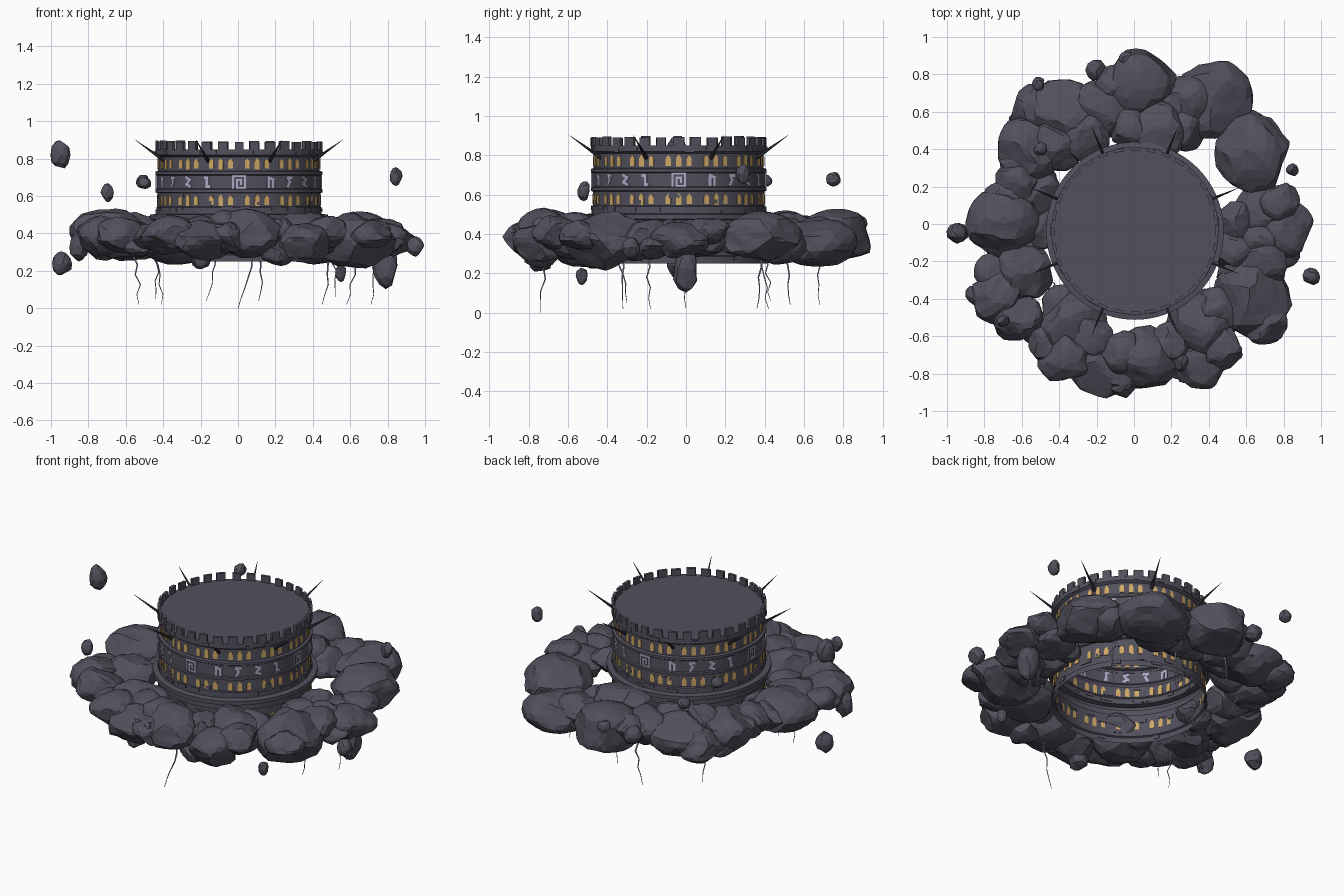
import bpy, bmesh, math, random
from mathutils import Matrix, Vector

random.seed(11)
cube = bpy.data.objects.get("Cube")
if cube:
    bpy.data.objects.remove(cube)

CENTRE = Vector((0.005, -0.037, 0))


def material(name, rgb):
    m = bpy.data.materials.new(name)
    m.use_nodes = True
    m.diffuse_color = (*rgb, 1)
    m.node_tree.nodes["Principled BSDF"].inputs["Base Color"].default_value = (*rgb, 1)
    return m


STONE = material("violet grey stone", (0.085, 0.08, 0.108))
DARK = material("dark thorn", (0.035, 0.033, 0.042))
GOLD = material("window gold", (0.62, 0.39, 0.13))
LILAC = material("pale lilac", (0.45, 0.40, 0.58))


def finish(name, bm, mat):
    bmesh.ops.recalc_face_normals(bm, faces=bm.faces)
    me = bpy.data.meshes.new(name)
    bm.to_mesh(me)
    bm.free()
    me.materials.append(mat)
    ob = bpy.data.objects.new(name, me)
    bpy.context.collection.objects.link(ob)
    return ob


def wall_frame(deg, r, z):
    """Frame on the round wall: u along the wall, v up, w outward."""
    a = math.radians(deg)
    c, s = math.cos(a), math.sin(a)
    p = CENTRE + Vector((c * r, s * r, z))
    return Matrix(((-s, 0, c, p.x), (c, 0, s, p.y), (0, 1, 0, p.z), (0, 0, 0, 1)))


def plate(bm, outline, frame, back=-0.004, front=0.004):
    rings = [[bm.verts.new(frame @ Vector((u, v, w))) for u, v in outline]
             for w in (back, front)]
    n = len(outline)
    bm.faces.new(rings[0][::-1])
    bm.faces.new(rings[1])
    for i in range(n):
        j = (i + 1) % n
        bm.faces.new((rings[0][i], rings[0][j], rings[1][j], rings[1][i]))


def rect(w, h):
    return [(-w / 2, -h / 2), (w / 2, -h / 2), (w / 2, h / 2), (-w / 2, h / 2)]


def strokes(bm, path, unit, width, frame):
    for p, q in zip(path, path[1:]):
        p, q = Vector(p) * unit, Vector(q) * unit
        d = (q - p).normalized() * width / 2
        n = Vector((-d.y, d.x))
        plate(bm, [p - d - n, q + d - n, q + d + n, p - d + n], frame)


# Round keep, a thin shell open below, turned from one profile
profile = [(.45, .25), (.45, .285), (.44, .29), (.44, .43),
           (.452, .435), (.452, .47), (.475, .475), (.475, .5), (.442, .505), (.442, .54),
           (.435, .545), (.435, .615), (.447, .62), (.447, .635), (.44, .64), (.44, .71),
           (.447, .715), (.447, .73), (.432, .735), (.432, .81), (.447, .82), (.447, .85),
           (0, .85)]
bm = bmesh.new()
line = [bm.verts.new(CENTRE + Vector((r, 0, z))) for r, z in profile]
edges = [bm.edges.new(pair) for pair in zip(line, line[1:])]
bmesh.ops.spin(bm, geom=line + edges, cent=CENTRE, axis=(0, 0, 1),
               angle=2 * math.pi, steps=96)
bmesh.ops.remove_doubles(bm, verts=bm.verts, dist=0.0002)
keep = finish("round_keep", bm, STONE)
bpy.context.view_layer.objects.active = keep
keep.select_set(True)
bpy.ops.object.shade_smooth_by_angle(angle=math.radians(25))
keep.select_set(False)

# Battlements
bm = bmesh.new()
for i in range(32):
    h = random.uniform(0.043, 0.052)
    frame = wall_frame(i * 360 / 32 + random.uniform(-.8, .8), 0.445, 0.845 + h / 2)
    plate(bm, rect(random.uniform(0.044, 0.056), h), frame, -0.016, 0.002)
finish("battlements", bm, STONE)

# Arched windows in groups of three
arch = [(-.013, -.027), (.013, -.027), (.013, .01), (.008, .022), (0, .029), (-.008, .022), (-.013, .01)]
for name, r, z in (("upper", .432, .772), ("middle", .435, .577), ("lower", .44, .36)):
    bm = bmesh.new()
    for group in range(14):
        for k in (-1, 0, 1):
            tall = 1.1 if k == 0 else 0.95
            plate(bm, [(u, v * tall) for u, v in arch],
                  wall_frame(group * 360 / 14 + k * 7, r, z), -.001)
    finish(name + "_windows", bm, GOLD)

# Carved band: square spirals with small angular marks between
spiral = [(-3, -3), (-3, 3), (3, 3), (3, -3), (-1, -3), (-1, 1), (1, 1), (1, -1)]
marks = [[(-1, -2), (-1, 2), (1, 1), (1, -2)], [(1, 2), (-1, 2), (0, 0), (-1, -2)],
         [(-1, 2), (1, 1), (-1, -1), (1, -2)], [(-1, 2), (0, 2), (0, -2), (1, -2)]]
bm = bmesh.new()
for quarter in range(4):
    strokes(bm, spiral, 0.0107, 0.0105, wall_frame(quarter * 90, 0.441, 0.675))
    for k, mark in enumerate(marks):
        strokes(bm, mark, 0.0115, 0.0155, wall_frame(quarter * 90 + 22.5 + k * 15, 0.441, 0.675))
finish("carved_band", bm, LILAC)

# Wall blocks, just proud of both faces of the wall
bm = bmesh.new()
for r, low, high, count in ((.442, .51, .535, 22), (.45, .27, .28, 10), (.44, .3, .41, 26),
                            (.447, .825, .84, 14), (.435, .555, .605, 10)):
    for i in range(count):
        deg = (i + random.uniform(-0.3, 0.3)) * 360 / count
        plate(bm, rect(random.uniform(.03, .07), random.uniform(.016, .024)),
              wall_frame(deg, r, random.uniform(low, high)), -.004, .004)
finish("wall_blocks", bm, STONE)

# Thorns leaning out below the battlements
bm = bmesh.new()
for i in range(8):
    base = wall_frame(22.5 + i * 45, 0.425, 0.785).translation
    tip = wall_frame(22.5 + i * 45, 0.6, 0.9).translation
    axis = tip - base
    turn = axis.to_track_quat('Z', 'Y').to_matrix().to_4x4()
    bmesh.ops.create_cone(bm, segments=6, radius1=0.011, radius2=0.0008, depth=axis.length,
                          cap_ends=True, matrix=Matrix.Translation((base + tip) / 2) @ turn)
finish("thorns", bm, DARK)


def rock(bm, centre, size, detail=3, cuts=18):
    """Ball chopped flat by random planes."""
    made = bmesh.ops.create_icosphere(bm, subdivisions=detail, radius=1)["verts"]
    for _ in range(cuts):
        n = Vector([random.gauss(0, 1) for _ in range(3)]).normalized()
        limit = random.uniform(0.7, 0.93)
        for v in made:
            over = v.co.dot(n) - limit
            if over > 0:
                v.co -= n * over
    spin = Matrix.Rotation(random.uniform(0, 6.28), 3, 'Z')
    for v in made:
        v.co *= random.uniform(0.97, 1.03)
        v.co = Vector(centre) + Vector([a * b * 1.1 for a, b in zip(spin @ v.co, size)])


# Ring of big floating boulders: x, y, radius
boulders = [(.03, .76, .19), (.42, .67, .2), (.65, .38, .2), (-.38, .58, .18), (-.57, .4, .17),
            (-.7, 0, .185), (-.58, -.24, .16), (-.74, -.38, .14), (-.63, -.5, .13),
            (-.33, -.53, .18), (-.18, -.77, .16), (-.36, -.7, .15), (.04, -.72, .18),
            (.37, -.53, .185), (.35, -.74, .14), (.63, -.4, .2), (.82, -.03, .14),
            (.68, -.2, .15), (-.53, .62, .13)]
# Smaller stones filling the gap towards the keep
fillers = [(.68, .08, .13), (.12, .5, .15), (-.16, .62, .15), (-.53, .19, .14), (-.42, .42, .14),
           (-.02, .5, .12), (.26, .52, .13), (-.27, .47, .13), (-.5, -.04, .12), (.54, .02, .1),
           (.54, -.14, .12), (-.22, -.6, .12), (.2, -.64, .11), (.7, -.53, .11), (-.05, -.8, .12),
           (.22, .66, .11), (.57, -.27, .12), (.78, .12, .1), (-.62, .22, .12), (.46, -.66, .12)]
bm = bmesh.new()
for x, y, r in boulders:
    z = 0.385 + random.uniform(-.025, .025) - 0.04 * max(0, x)
    rock(bm, (x, y, z), (r, r, r * random.uniform(.62, .74)))
    # shoulder stone leaning on each boulder
    a = math.atan2(y, x) + random.choice((-1, 1)) * 0.15
    d = math.hypot(x, y) * random.uniform(0.93, 1.01)
    rock(bm, (d * math.cos(a), d * math.sin(a), z + random.uniform(-.06, .05)),
         (r * .65, r * .65, r * .45))
for x, y, r in fillers:
    rock(bm, (x, y, random.uniform(.36, .43)), (r, r, r * .7))
finish("boulder_ring", bm, STONE)

# Loose drifting stones: x, y, z, radius, half height
loose = [(-.95, -.05, .82, .05, .08), (-.7, -.52, .62, .033, .05), (-.51, .75, .68, .036, .036),
         (-.5, .4, .67, .036, .03), (.845, .29, .705, .034, .047), (-.94, -.05, .24, .05, .066),
         (.79, 0, .22, .065, .105), (.55, -.53, .19, .028, .045), (.95, -.28, .33, .045, .05),
         (.25, -.74, .42, .045, .06), (-.2, .82, .42, .055, .05), (-.04, .88, .45, .04, .045),
         (-.85, -.38, .33, .05, .09), (-.2, -.74, .26, .055, .06)]
bm = bmesh.new()
for x, y, z, r, h in loose:
    rock(bm, (x, y, z), (r, r, h), detail=2, cuts=9)
finish("loose_stones", bm, STONE)

# Hanging roots: top x, y, then tip x, y, z
roots = [(-.58, -.33, -.53, -.32, .02), (-.46, -.35, -.44, -.3, .05), (-.47, .38, -.41, .42, .02),
         (-.12, .67, -.17, .68, .04), (.09, -.71, 0, -.74, 0), (.1, .5, .11, .53, .04),
         (.48, .38, .45, .36, .02), (.48, .4, .52, .43, .06), (.63, -.2, .58, -.18, .02),
         (.72, 0, .71, 0, .02)]
curve = bpy.data.curves.new("root_paths", 'CURVE')
curve.dimensions = '3D'
curve.bevel_depth = 0.006
curve.bevel_resolution = 0
curve.use_fill_caps = True
for x0, y0, x1, y1, z1 in roots:
    line = curve.splines.new('POLY')
    line.points.add(6)
    for i, p in enumerate(line.points):
        t = i / 6
        bend = 0.016 * math.sin(t * math.pi)
        wob = [random.uniform(-.012, .012) * (0 < i < 6) for _ in range(2)]
        p.co = (x0 + (x1 - x0) * t + bend + wob[0], y0 + (y1 - y0) * t + wob[1],
                0.34 + (z1 - 0.34) * t, 1)
        p.radius = 1 - 0.75 * t
temp = bpy.data.objects.new("root_paths", curve)
bpy.context.collection.objects.link(temp)
graph = bpy.context.evaluated_depsgraph_get()
mesh = bpy.data.meshes.new_from_object(temp.evaluated_get(graph))
bpy.data.objects.remove(temp)
mesh.materials.clear()
mesh.materials.append(LILAC)
bpy.context.collection.objects.link(bpy.data.objects.new("hanging_roots", mesh))
